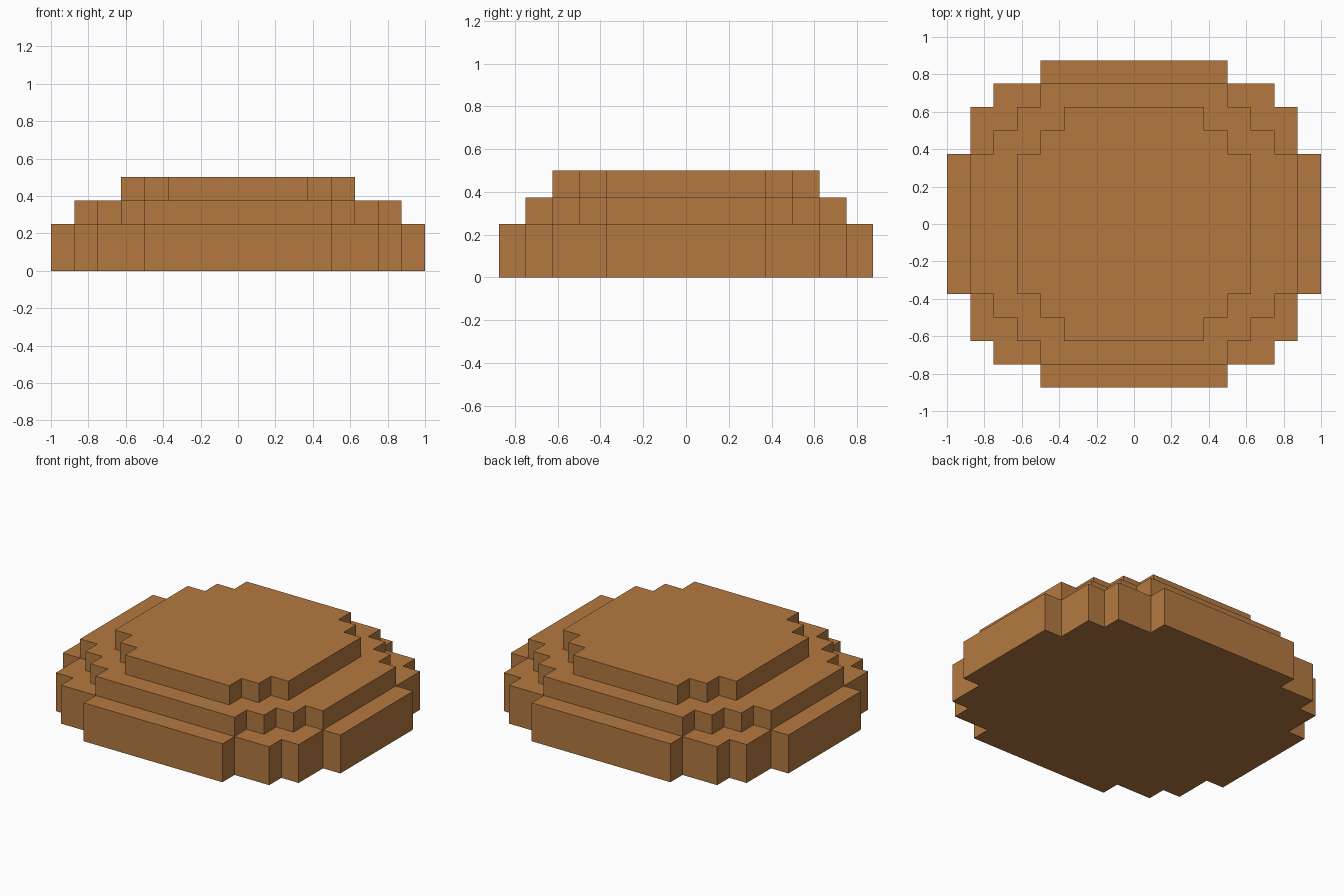
import bpy
import bmesh

if "Cube" in bpy.data.objects:
    bpy.data.objects.remove(bpy.data.objects["Cube"])

brown = bpy.data.materials.new("warm_brown")
brown.diffuse_color = (0.456, 0.191, 0.052, 1.0)
brown.use_nodes = True
brown.node_tree.nodes["Principled BSDF"].inputs["Base Color"].default_value = brown.diffuse_color


def stepped_outline(steps):
    """Full outline from (half width, half depth) steps of one quadrant, widest first."""
    quarter = [(steps[0][0], 0)]
    for i, (w, d) in enumerate(steps):
        if i:
            quarter.append((w, steps[i - 1][1]))
        quarter.append((w, d))
    quarter = quarter[1:]
    left = [(-x, y) for x, y in reversed(quarter)]
    upper = quarter + left
    return upper + [(-x, -y) for x, y in upper]


def make_tier(name, steps, z0, z1):
    """Extrude a stepped round outline from z0 to z1."""
    bm = bmesh.new()
    base = bm.faces.new([bm.verts.new((x, y, z0)) for x, y in stepped_outline(steps)])
    result = bmesh.ops.extrude_face_region(bm, geom=[base], use_keep_orig=True)
    top = [v for v in result["geom"] if isinstance(v, bmesh.types.BMVert)]
    bmesh.ops.translate(bm, verts=top, vec=(0, 0, z1 - z0))
    bmesh.ops.recalc_face_normals(bm, faces=bm.faces)
    mesh = bpy.data.meshes.new(name)
    bm.to_mesh(mesh)
    bm.free()
    mesh.materials.append(brown)
    bpy.context.collection.objects.link(bpy.data.objects.new(name, mesh))


# Three stacked tiers, each narrower than the one below
make_tier("bottom_tier", [(1, .375), (.875, .625), (.75, .75), (.5, .875)], 0, .25)
make_tier("middle_tier", [(.875, .375), (.75, .5), (.625, .625), (.5, .75)], .25, .375)
make_tier("top_tier", [(.625, .375), (.5, .5), (.375, .625)], .375, .5)
